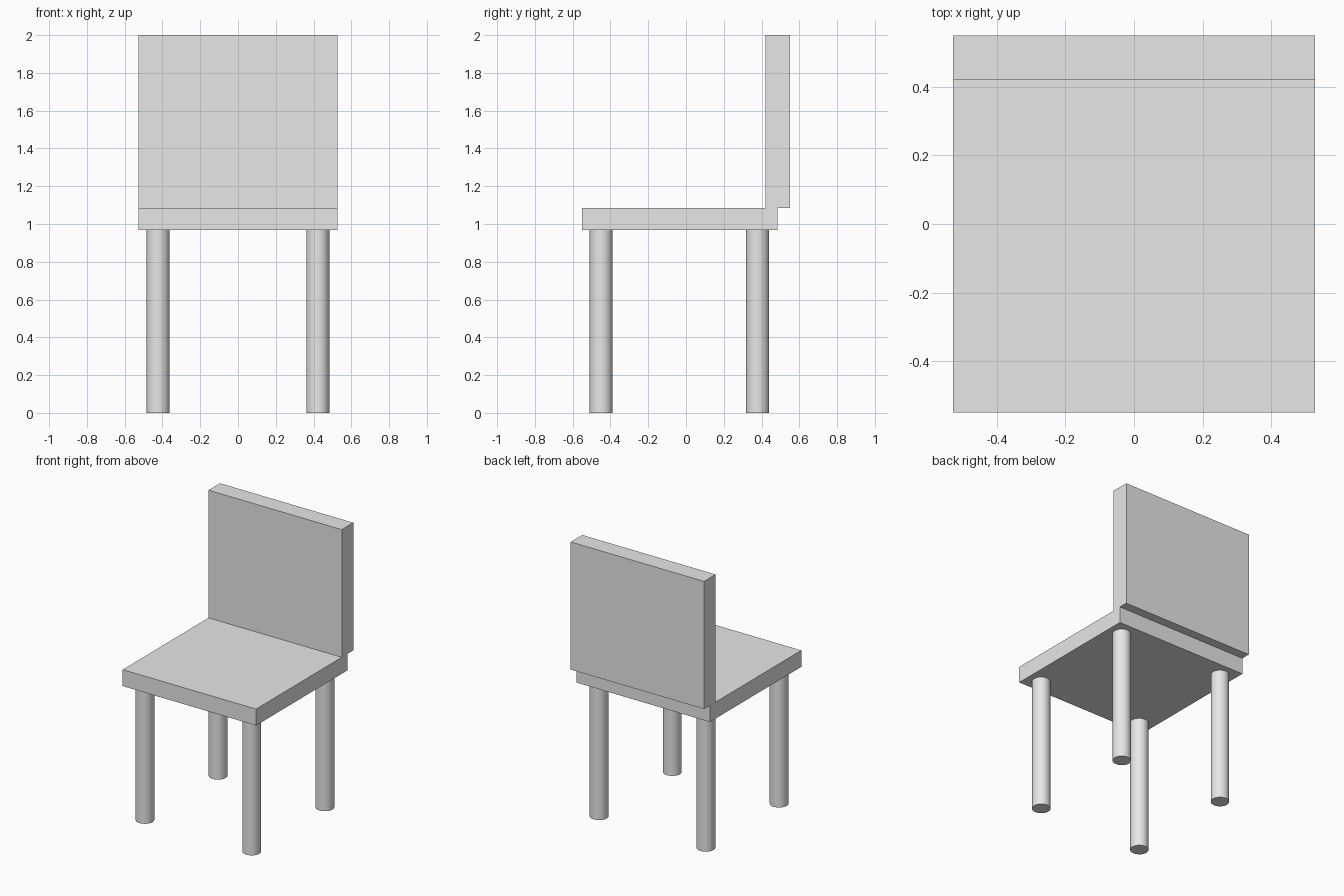
import bpy
import math

cube = bpy.data.objects.get("Cube")
if cube:
    bpy.data.objects.remove(cube, do_unlink=True)

grey = bpy.data.materials.new("light_grey")
grey.use_nodes = True
colour = (0.8, 0.8, 0.8, 1)
grey.diffuse_color = colour
grey.node_tree.nodes["Principled BSDF"].inputs["Base Color"].default_value = colour

HALF_WIDTH = 0.528
SEAT_BOTTOM, SEAT_TOP = 0.968, 1.086


def slab(name, y0, y1, z0, z1):
    """Full-width box between the given depths and heights."""
    bpy.ops.mesh.primitive_cube_add(size=1, location=(0, (y0 + y1) / 2, (z0 + z1) / 2))
    obj = bpy.context.object
    obj.name = name
    obj.scale = (2 * HALF_WIDTH, y1 - y0, z1 - z0)
    bpy.ops.object.transform_apply(location=False, rotation=False, scale=True)
    obj.data.materials.append(grey)


def leg(name, x, y):
    """Round leg from the floor to the underside of the seat."""
    bpy.ops.mesh.primitive_cylinder_add(vertices=32, radius=0.061, depth=SEAT_BOTTOM,
                                        location=(x, y, SEAT_BOTTOM / 2))
    obj = bpy.context.object
    obj.name = name
    obj.data.materials.append(grey)
    bpy.ops.object.shade_smooth_by_angle(angle=math.radians(30))


# Seat and backrest, the backrest overhanging the rear edge
slab("seat", -0.55, 0.484, SEAT_BOTTOM, SEAT_TOP)
slab("backrest", 0.42, 0.55, SEAT_TOP, 2.0)

# Four legs
for side, x in (("left", 0.423), ("right", -0.423)):
    for end, y in (("front", -0.449), ("rear", 0.379)):
        leg(f"{end}_{side}_leg", x, y)
